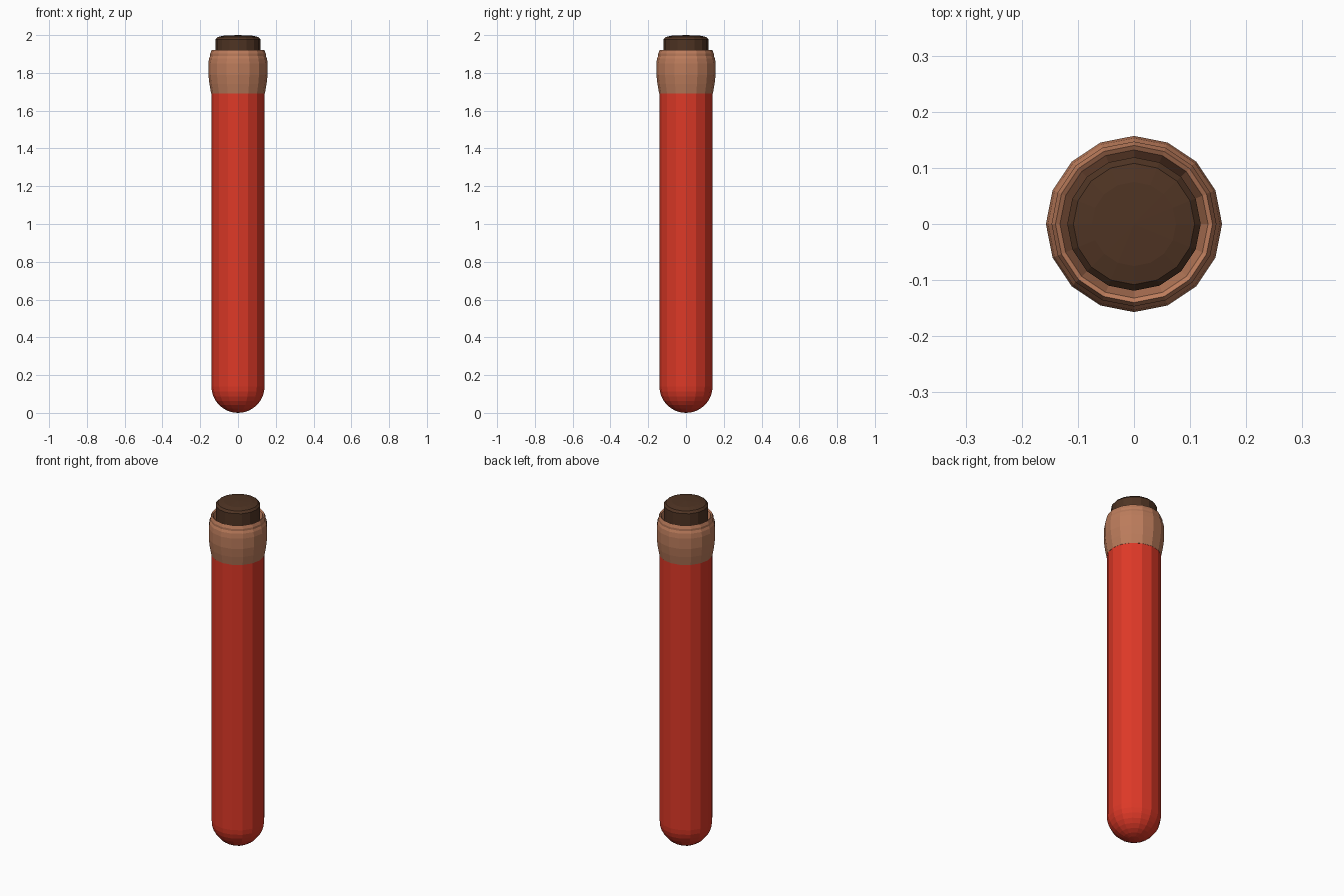
import bpy, bmesh, math

if "Cube" in bpy.data.objects:
    bpy.data.objects.remove(bpy.data.objects["Cube"])

SIDES = 16


def material(name, rgb):
    m = bpy.data.materials.new(name)
    m.diffuse_color = (*rgb, 1)
    m.use_nodes = True
    m.node_tree.nodes["Principled BSDF"].inputs["Base Color"].default_value = m.diffuse_color
    return m


def lathe(name, profile, mat):
    """Revolve (radius, z) points around z; a radius of 0 makes a pole."""
    bm = bmesh.new()
    rings = []
    for r, z in profile:
        if r < 1e-5:
            rings.append([bm.verts.new((0, 0, z))] * SIDES)
        else:
            rings.append([bm.verts.new((r * math.cos(math.tau * i / SIDES),
                                        r * math.sin(math.tau * i / SIDES), z))
                          for i in range(SIDES)])
    for a, b in zip(rings, rings[1:]):
        for i in range(SIDES):
            j = (i + 1) % SIDES
            bm.faces.new(list(dict.fromkeys((a[i], a[j], b[j], b[i]))))
    bmesh.ops.recalc_face_normals(bm, faces=bm.faces)
    mesh = bpy.data.meshes.new(name)
    bm.to_mesh(mesh)
    bm.free()
    mesh.materials.append(mat)
    ob = bpy.data.objects.new(name, mesh)
    bpy.context.collection.objects.link(ob)
    return ob


red = material("red", (0.72, 0.04, 0.02))
tan = material("tan brown", (0.50, 0.20, 0.105))
dark = material("dark brown", (0.078, 0.034, 0.017))

# Tube body with a hemispherical bottom
R = 0.141
bowl = [(R * math.sin(a), R - R * math.cos(a))
        for a in (math.pi / 2 * k / 8 for k in range(9))]
lathe("tube_body", bowl + [(R, 1.70), (0, 1.70)], red)

# Bulging collar with a small lip and a funnel-shaped mouth
lathe("collar", [(0, 1.69), (0.142, 1.69), (0.151, 1.74), (0.157, 1.79), (0.157, 1.85),
                 (0.153, 1.877), (0.147, 1.89), (0.147, 1.902), (0.140, 1.92),
                 (0.132, 1.915), (0.119, 1.87), (0, 1.87)], tan)

# Stopper with a slightly domed top
lathe("stopper", [(0, 1.86), (0.119, 1.86), (0.119, 1.978), (0.108, 1.99),
                  (0.075, 1.997), (0, 2.0)], dark)
